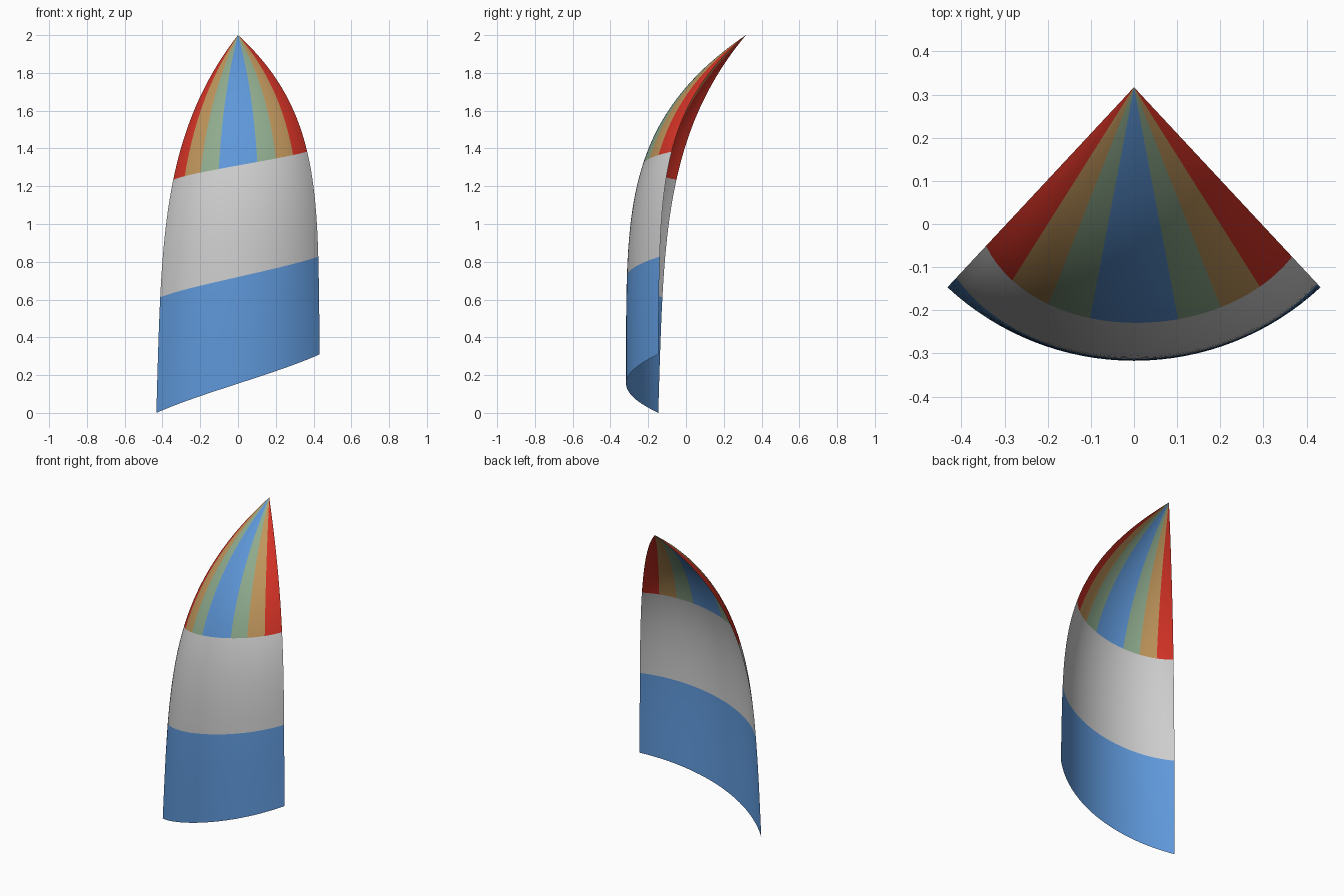
import bpy
import bmesh
from math import sin, cos, radians

cube = bpy.data.objects.get("Cube")
if cube:
    bpy.data.objects.remove(cube, do_unlink=True)

COLOURS = {
    "sky blue": (0.114, 0.314, 0.70),
    "sail white": (0.61, 0.61, 0.61),
    "red": (0.65, 0.032, 0.019),
    "tan": (0.52, 0.30, 0.105),
    "sage green": (0.275, 0.41, 0.27),
}
NAMES = list(COLOURS)
HEAD_STRIPES = ["sky blue", "sage green", "tan", "red"]  # centre to edge

RADIUS = 0.634          # belly of the sail, measured from the mast axis
AXIS_Y = 0.317
HALF_ANGLE = radians(43)
COLUMNS = 32            # eight gores, four columns each
FOOT_ROWS, MIDDLE_ROWS, HEAD_ROWS = 8, 12, 24


def make_material(name):
    mat = bpy.data.materials.new(name)
    mat.use_nodes = True
    rgba = (*COLOURS[name], 1)
    mat.diffuse_color = rgba
    bsdf = mat.node_tree.nodes["Principled BSDF"]
    bsdf.inputs["Base Color"].default_value = rgba
    bsdf.inputs["Roughness"].default_value = 0.8
    return mat


def height_fraction(row, side):
    """Row number to height fraction, with rows landing on the seams."""
    low, high = 0.306, 0.626 + 0.009 * side
    if row <= FOOT_ROWS:
        return low * row / FOOT_ROWS
    row -= FOOT_ROWS
    if row <= MIDDLE_ROWS:
        return low + (high - low) * row / MIDDLE_ROWS
    return high + (1 - high) * (row - MIDDLE_ROWS) / HEAD_ROWS


def sail_point(side, row):
    """Point on the billowed cloth; side runs from -1 to 1."""
    u = height_fraction(row, side)
    foot = 0.155 * (1 + side)
    lean = 0.085 * side ** 4 - 0.045 * side ** 3
    r = RADIUS * (1 - lean * u - (1 - lean) * u ** (4.22 + 0.23 * side))
    angle = side * HALF_ANGLE
    return r * sin(angle), AXIS_Y - r * cos(angle), foot + (2 - foot) * u


def cloth_colour(col, row):
    """Blue foot, white middle, striped head."""
    if row < FOOT_ROWS:
        return "sky blue"
    if row < FOOT_ROWS + MIDDLE_ROWS:
        return "sail white"
    from_centre = abs(col + 0.5 - COLUMNS / 2)
    return HEAD_STRIPES[int(from_centre / (COLUMNS / 8))]


# Sail cloth: a curved grid closing to a point at the head
bm = bmesh.new()
rows = FOOT_ROWS + MIDDLE_ROWS + HEAD_ROWS
grid = [[bm.verts.new(sail_point(2 * c / COLUMNS - 1, r)) for c in range(COLUMNS + 1)]
        for r in range(rows)]
head = bm.verts.new((0, AXIS_Y, 2))
for r in range(rows):
    for c in range(COLUMNS):
        lower = [grid[r][c], grid[r][c + 1]]
        upper = [grid[r + 1][c + 1], grid[r + 1][c]] if r + 1 < rows else [head]
        face = bm.faces.new(lower + upper)
        face.material_index = NAMES.index(cloth_colour(c, r))
        face.smooth = True

mesh = bpy.data.meshes.new("sail")
bm.to_mesh(mesh)
bm.free()
for name in NAMES:
    mesh.materials.append(make_material(name))
sail = bpy.data.objects.new("sail", mesh)
bpy.context.collection.objects.link(sail)
